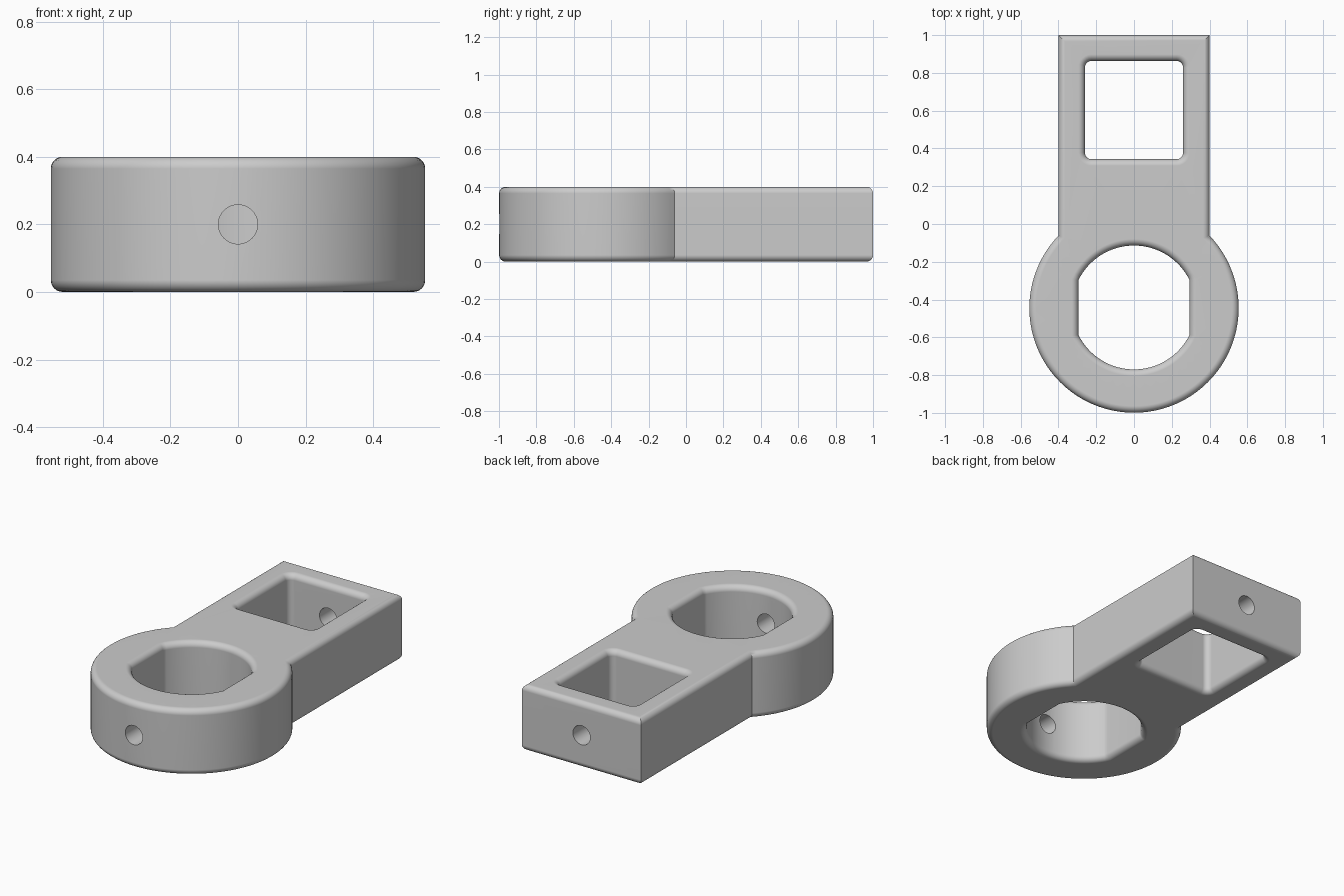
import bpy, bmesh
from math import sin, cos, pi, asin, acos
from mathutils import Vector, Matrix

HEIGHT, FILLET, STEPS = 0.40, 0.035, 6
RING_Y, RING_R, BORE_R, FLAT_X = -0.445, 0.554, 0.328, 0.295
ARM_X, DRILL_R = 0.40, 0.058

cube = bpy.data.objects.get("Cube")
if cube:
    bpy.data.objects.remove(cube, do_unlink=True)

grey = bpy.data.materials.new("light_grey")
grey.use_nodes = True
grey.diffuse_color = (0.6, 0.6, 0.6, 1)
grey.node_tree.nodes["Principled BSDF"].inputs["Base Color"].default_value = grey.diffuse_color


def arc(cx, cy, r, a0, a1, n):
    return [Vector((cx + r * cos(a0 + (a1 - a0) * i / n),
                    cy + r * sin(a0 + (a1 - a0) * i / n))) for i in range(n + 1)]


def inset(pts, d):
    """Move a closed outline to its left by d, with mitred corners."""
    out = []
    for i, p in enumerate(pts):
        e1 = (p - pts[i - 1]).normalized()
        e2 = (pts[(i + 1) % len(pts)] - p).normalized()
        n1, n2 = Vector((-e1.y, e1.x)), Vector((-e2.y, e2.x))
        out.append(p + (n1 + n2) * d / (1 + n1.dot(n2)))
    return out


# Outer outline: ring arc, then the straight arm
join = acos(ARM_X / RING_R)
outer = arc(0, RING_Y, RING_R, pi - join, 2 * pi + join, 96)
outer += [Vector((ARM_X, 1)), Vector((-ARM_X, 1))]

# Round bore with two flats
a = acos(FLAT_X / BORE_R)
bore = arc(0, RING_Y + 0.003, BORE_R, a, pi - a, 32)
bore += arc(0, RING_Y + 0.003, BORE_R, pi + a, 2 * pi - a, 32)

# Square window with rounded corners
half, r, win_y = 0.26, 0.035, 0.603
window = []
for k, (sx, sy) in enumerate([(1, 1), (-1, 1), (-1, -1), (1, -1)]):
    window += arc(sx * (half - r), win_y + sy * (half - r), r, k * pi / 2, (k + 1) * pi / 2, 6)

# Fillet section: inset and height, bottom to top
quarter = [(FILLET * (1 - sin(t)), FILLET * (1 - cos(t)))
           for t in (pi / 2 * i / STEPS for i in range(STEPS + 1))]
section = quarter + [(d, HEIGHT - z) for d, z in reversed(quarter)]

# Walls of every outline, then flat caps
bm = bmesh.new()
rims = ([], [])
for outline in (outer, bore[::-1], window[::-1]):
    loops = [[bm.verts.new((p.x, p.y, z)) for p in inset(outline, d)] for d, z in section]
    n = len(outline)
    for low, high in zip(loops, loops[1:]):
        for i in range(n):
            j = (i + 1) % n
            bm.faces.new((low[i], low[j], high[j], high[i]))
    for rim, loop in zip(rims, (loops[0], loops[-1])):
        rim += [bm.edges.get((loop[i], loop[(i + 1) % n])) for i in range(n)]
for rim in rims:
    bmesh.ops.triangle_fill(bm, edges=rim, use_beauty=True)
bmesh.ops.recalc_face_normals(bm, faces=bm.faces)
mesh = bpy.data.meshes.new("bracket_body")
bm.to_mesh(mesh)
bm.free()
body = bpy.data.objects.new("bracket_body", mesh)
bpy.context.collection.objects.link(body)
mesh.materials.append(grey)

bpy.context.view_layer.objects.active = body

# Screw holes through the ring front and the arm end
for name, y0, y1 in (("ring_drill", -1.1, RING_Y), ("arm_drill", win_y, 1.1)):
    bpy.ops.mesh.primitive_cylinder_add(vertices=40, radius=DRILL_R, depth=y1 - y0,
                                        location=(0, (y0 + y1) / 2, HEIGHT / 2),
                                        rotation=(pi / 2, 0, 0))
    drill = bpy.context.object
    drill.name = name
    drill.data.materials.append(grey)
    bpy.context.view_layer.objects.active = body
    cut = body.modifiers.new(name, 'BOOLEAN')
    cut.operation, cut.solver, cut.object = 'DIFFERENCE', 'EXACT', drill
    bpy.ops.object.modifier_apply(modifier=name)
    bpy.data.objects.remove(drill, do_unlink=True)

# Smooth shading with sharp corners kept
bpy.ops.object.select_all(action='DESELECT')
body.select_set(True)
bpy.ops.object.shade_smooth_by_angle(angle=pi / 6)
weighted = body.modifiers.new("flat_face_normals", 'WEIGHTED_NORMAL')
weighted.keep_sharp = True
